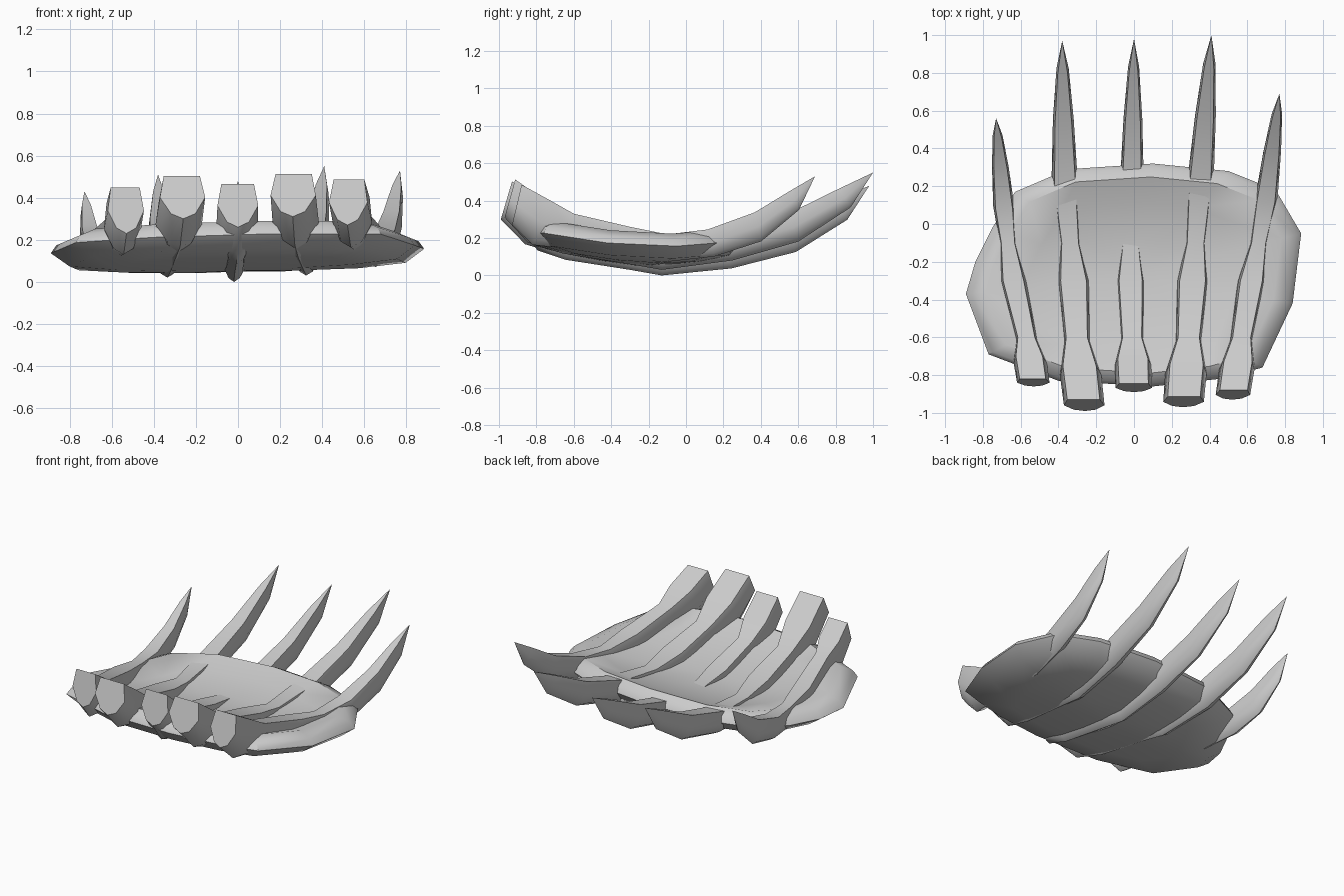
import bpy, bmesh, math
from mathutils import Vector

if "Cube" in bpy.data.objects:
    bpy.data.objects.remove(bpy.data.objects["Cube"])


def finish(name, bm, angle):
    bmesh.ops.recalc_face_normals(bm, faces=bm.faces)
    me = bpy.data.meshes.new(name)
    bm.to_mesh(me)
    bm.free()
    ob = bpy.data.objects.new(name, me)
    bpy.context.collection.objects.link(ob)
    bpy.ops.object.select_all(action='DESELECT')
    ob.select_set(True)
    bpy.context.view_layer.objects.active = ob
    bpy.ops.object.shade_smooth_by_angle(angle=math.radians(angle))
    return ob


def bridge(bm, a, b):
    n = len(a)
    for i in range(n):
        j = (i + 1) % n
        bm.faces.new((a[i], a[j], b[j], b[i]))


# Curved pad: irregular rounded outline, lofted through shrinking rings
outline = [(-.89, -.37), (-.77, -.69), (-.40, -.83), (.10, -.86), (.45, -.82), (.68, -.76),
           (.84, -.42), (.885, -.05), (.75, .18), (.50, .28), (.10, .32), (-.35, .29),
           (-.63, .17), (-.75, -.02), (-.84, -.20)]
rings = [(.30, .0), (.65, .0), (.90, .005), (1.0, .06), (.97, .10), (.88, .14), (.65, .115), (.30, .105)]


def pad_z(x, y):
    front = max(0, -(y + .15)) ** 1.5
    back = max(0, y + .15) ** 1.5
    return .045 + .2 * front + .2 * back + .04 * abs(x) ** 3 + .02 * x


bm = bmesh.new()
loops = []
for s, dz in rings:
    loop = []
    for x, y in outline:
        px, py = x * s, -.27 + (y + .27) * s
        loop.append(bm.verts.new((px, py, pad_z(px, py) + dz)))
    loops.append(loop)
for a, b in zip(loops, loops[1:]):
    bridge(bm, a, b)
for loop, dz in ((loops[0], 0), (loops[-1], .1)):
    c = bm.verts.new((0, -.27, pad_z(0, -.27) + dz))
    for i in range(len(loop)):
        bm.faces.new((loop[i], loop[(i + 1) % len(loop)], c))
finish("pad", bm, 40)

# Master rib stations: y bottom, z bottom, y top, z top, width
stations = [(-.99, .30, -.93, .50, .215), (-.86, .16, -.75, .37, .22), (-.66, .09, -.60, .26, .14),
            (-.30, .03, -.30, .19, .17), (-.13, .0, -.10, .15, .11), (.25, .06, .20, .20, .14),
            (.60, .17, .55, .32, .11), (.88, .36, .82, .46, .065)]
section = [(-.40, 1), (.40, 1), (.5, .5), (.27, .12), (0, 0), (-.27, .12), (-.5, .5)]


def lerp_x(path, y):
    for (x0, y0), (x1, y1) in zip(path, path[1:]):
        if y <= y1:
            break
    return x0 + (x1 - x0) * (y - y0) / (y1 - y0)


# Each rib: blunt raised front end, runs through the pad, sharp tip behind
def rib(name, path, tip_z, front_z, lift, wide):
    front_y, tip_y = path[0][1], path[-1][1]

    def warp(y, z):
        if y > -.1:
            t = (y + .1) / 1.1
            return -.1 + t * (tip_y + .1), z + lift * (1 - t) + (tip_z - .55) * t
        t = max(0, (-.6 - y) / .39)
        ny = y + t * (front_y + .99)
        return ny, z + lift * (1 - t) + (front_z - .5) * t

    bm = bmesh.new()
    prev = None
    for yb, zb, yt, zt, w in stations:
        loop = []
        for u, v in section:
            y, z = warp(yb + (yt - yb) * v, zb + (zt - zb) * v)
            loop.append(bm.verts.new((lerp_x(path, y) + u * w * wide, y, z)))
        if prev:
            bridge(bm, prev, loop)
        else:
            bm.faces.new(loop)
        prev = loop
    tip = bm.verts.new((path[-1][0], tip_y, tip_z))
    for i in range(len(prev)):
        bm.faces.new((prev[i], prev[(i + 1) % len(prev)], tip))
    finish(name, bm, 45)


rib("rib_outer_left", [(-.53, -.86), (-.57, -.6), (-.65, -.25), (-.69, .1), (-.73, .56)], .43, .43, .05, .8)
rib("rib_inner_left", [(-.26, -.99), (-.30, -.65), (-.32, -.3), (-.37, .25), (-.38, .97)], .51, .50, .02, 1)
rib("rib_middle", [(0, -.89), (-.01, -.6), (-.02, -.2), (-.01, .27), (0, .98)], .48, .46, 0, .9)
rib("rib_inner_right", [(.26, -.97), (.29, -.6), (.31, -.3), (.35, .2), (.41, 1.0)], .55, .51, .03, 1)
rib("rib_outer_right", [(.52, -.93), (.57, -.6), (.63, -.25), (.69, .05), (.77, .69)], .53, .47, .07, .85)
